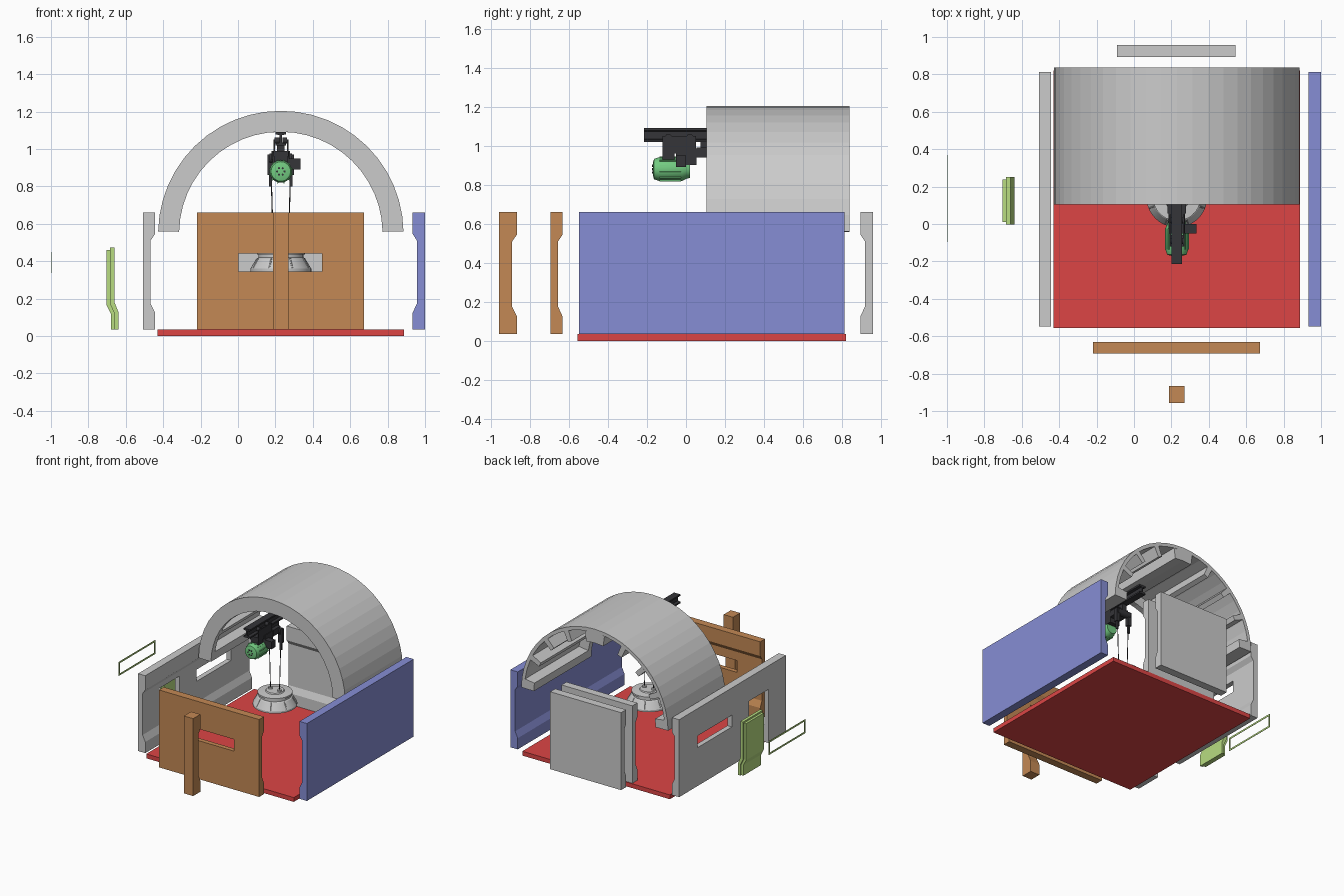
import bpy, bmesh, math
from mathutils import Vector

if "Cube" in bpy.data.objects:
    bpy.data.objects.remove(bpy.data.objects["Cube"])

def mat(name, r, g, b):
    m = bpy.data.materials.new(name)
    m.diffuse_color = (r, g, b, 1)
    m.use_nodes = True
    m.node_tree.nodes["Principled BSDF"].inputs["Base Color"].default_value = m.diffuse_color
    return m

RED, BLUE = mat("red", .72, .06, .06), mat("blue", .24, .27, .66)
BROWN, LIME = mat("brown", .55, .25, .09), mat("lime", .48, .72, .22)
GREEN, DARK = mat("green", .17, .6, .22), mat("dark", .035, .035, .04)

def finish(name, bm, m=None):
    bmesh.ops.recalc_face_normals(bm, faces=bm.faces)
    me = bpy.data.meshes.new(name)
    bm.to_mesh(me)
    bm.free()
    ob = bpy.data.objects.new(name, me)
    bpy.context.collection.objects.link(ob)
    if m:
        me.materials.append(m)
    return ob

def prism(name, pts, axis, a, b, m=None):
    """Extrude a (horizontal, z) profile along x or y from a to b."""
    bm = bmesh.new()
    to3 = (lambda u, z, t: (u, t, z)) if axis == 'y' else (lambda u, z, t: (t, u, z))
    lo = [bm.verts.new(to3(u, z, a)) for u, z in pts]
    hi = [bm.verts.new(to3(u, z, b)) for u, z in pts]
    bm.faces.new(lo)
    bm.faces.new(hi)
    for i in range(len(pts)):
        j = (i + 1) % len(pts)
        bm.faces.new((lo[i], lo[j], hi[j], hi[i]))
    return finish(name, bm, m)

def box(name, x0, x1, y0, y1, z0, z1, m=None):
    return prism(name, [(x0, z0), (x1, z0), (x1, z1), (x0, z1)], 'y', y0, y1, m)

def lathe(name, prof, centre, axis, m=None, n=32, smooth=True):
    """Spin a closed-end (radius, height) profile about an axis."""
    bm = bmesh.new()
    q = Vector((0, 0, 1)).rotation_difference(Vector(axis))
    rings = [[bm.verts.new(q @ Vector((r * math.cos(2 * math.pi * i / n),
              r * math.sin(2 * math.pi * i / n), h)) + Vector(centre))
              for i in range(n)] for r, h in prof]
    for p, s in zip(rings, rings[1:]):
        for i in range(n):
            j = (i + 1) % n
            bm.faces.new((p[i], p[j], s[j], s[i]))
    bm.faces.new(rings[0])
    bm.faces.new(rings[-1])
    ob = finish(name, bm, m)
    if smooth:
        bpy.ops.object.select_all(action='DESELECT')
        ob.select_set(True)
        bpy.context.view_layer.objects.active = ob
        bpy.ops.object.shade_smooth_by_angle(angle=math.radians(30))
    return ob

def rod(name, p, q, r, m, n=12):
    d = Vector(q) - Vector(p)
    return lathe(name, [(r, 0), (r, d.length)], p, d, m, n)

def cut(ob, *b):
    c = box("cutter", *b)
    c.hide_render = True
    md = ob.modifiers.new("opening", 'BOOLEAN')
    md.object, md.solver = c, 'EXACT'
    bpy.context.view_layer.objects.active = ob
    bpy.ops.object.modifier_apply(modifier=md.name)
    bpy.data.objects.remove(c)

def wall_profile(outer, inner, recess):
    """Wall section: flat outside, thick foot and head inside."""
    return [(outer, .035), (inner, .035), (inner, .125), (recess, .175),
            (recess, .51), (inner, .545), (inner, .66), (outer, .66)]

# Floor and walls
box("floor_slab", -.43, .888, -.556, .82, 0, .035, RED)
prism("right_wall", wall_profile(1.0, .934, .957), 'y', -.549, .813, BLUE)
left = prism("left_wall", wall_profile(-.508, -.444, -.468), 'y', -.549, .813)
cut(left, -.6, -.4, .14, .58, .345, .44)
cut(left, -.6, -.4, -.33, -.08, 0, .47)
front = prism("front_wall", wall_profile(-.693, -.632, -.655), 'x', -.22, .674, BROWN)
cut(front, .003, .449, -.8, -.5, .345, .44)
prism("front_post", wall_profile(-.957, -.866, -.89), 'x', .187, .27, BROWN)
prism("back_panel", wall_profile(.813, .75, .773), 'x', -.09, .543)
prism("outer_back_panel", wall_profile(.957, .893, .916), 'x', -.09, .543)

# Door: two layers following the kinked foot
prism("door_inner_leaf", [(-.66, .035), (-.64, .035), (-.64, .13), (-.66, .18), (-.66, .473),
      (-.684, .473), (-.684, .17), (-.66, .12)], 'y', -.002, .25, LIME)
prism("door_outer_leaf", [(-.68, .035), (-.66, .035), (-.66, .12), (-.684, .17), (-.684, .46),
      (-.703, .46), (-.703, .165), (-.68, .12)], 'y', .012, .238, LIME)

# Window frame
for k, (y0, y1, z0, z1) in enumerate([(-.097, .37, .337, .351), (-.097, .37, .435, .449),
                                      (-.097, -.083, .351, .435), (.356, .37, .351, .435)]):
    box(f"window_frame_bar_{k}", -1.0, -.997, y0, y1, z0, z1, LIME)

# Arched roof: thin shell, full-depth front ring, lengthwise ribs
CX, CZ, RO, RI, RS = .229, .548, .656, .544, .628
def sector(name, r0, r1, a0, a1, y0, y1):
    n = max(1, round((a1 - a0) / 7.5))
    an = [math.radians(a0 + (a1 - a0) * i / n) for i in range(n + 1)]
    pts = [(CX + r1 * math.sin(a), CZ + r1 * math.cos(a)) for a in an]
    pts += [(CX + r0 * math.sin(a), CZ + r0 * math.cos(a)) for a in reversed(an)]
    return prism(name, pts, 'y', y0, y1)

sector("roof_shell", RS, RO, -89, 89, .105, .838)
sector("roof_front_ring", RI, RS, -89, 89, .105, .15)
sector("roof_keystone", RI, RS, -8, 8, .15, .838)
for s in (-1, 1):
    for a in (24, 44, 64, 85.5):
        w = 3.5 if a > 80 else 2
        sector("roof_rib", RI, RS, s * a - w, s * a + w, .15, .838)

# Crane rail (I section)
w, t, zb, zt = .028, .006, 1.018, 1.09
half = [(w, zb), (w, zb + .012), (t, zb + .016), (t, zt - .016), (w, zt - .012), (w, zt)]
prism("crane_rail", [(CX + u, z) for u, z in half] + [(CX - u, z) for u, z in reversed(half)],
      'y', -.215, .37, DARK)

# Trolley, hoist body and motor
for s in (-1, 1):
    box("trolley_plate", CX + s * .036 - .004, CX + s * .036 + .004, -.12, .05, .96, 1.05, DARK)
    for y in (-.09, .02):
        rod("trolley_wheel", (CX + s * .008, y, 1.045), (CX + s * .034, y, 1.045), .016, DARK, 16)
box("trolley_hanger", CX - .035, CX + .035, -.12, -.06, .93, .99, DARK)
box("hoist_body", CX - .045, CX + .045, -.05, .055, .90, .985, DARK)
box("control_box", CX + .045, CX + .105, -.05, .0, .89, .95, DARK)
lathe("motor", [(.03, 0), (.052, .006), (.06, .03), (.06, .15), (.05, .17), (.045, .19)],
      (CX, -.17, .88), (0, 1, 0), GREEN)
for i in range(12):
    a = math.radians(30 * i + 15)
    c, s = math.cos(a), math.sin(a)
    prism("motor_fin", [(CX + r * c - d * s, .88 + r * s + d * c)
          for r, d in ((.055, -.003), (.066, -.003), (.066, .003), (.055, .003))],
          'y', -.135, -.025, GREEN)
for k in range(6):
    a = math.radians(60 * k)
    rod("motor_vent", (CX + .02 * math.cos(a), -.173, .88 + .02 * math.sin(a)),
        (CX + .02 * math.cos(a), -.168, .88 + .02 * math.sin(a)), .006, DARK, 8)

# Rope drum, pulley arms, ropes
LY = .145
rod("rope_drum", (CX - .06, LY, .95), (CX + .06, LY, .95), .026, DARK, 20)
box("drum_bracket", CX - .05, CX + .05, .055, LY, .94, .99, DARK)
box("drum_hanger", CX - .02, CX + .02, .075, LY + .02, .95, 1.02, DARK)
for s in (-1, 1):
    x = CX + s * .055
    box("pulley_arm", x - .016, x + .016, LY - .015, LY + .015, .86, .97, DARK)
    box("hook_shank", x - .008, x + .008, LY - .008, LY + .008, .80, .86, DARK)
    rod("lifting_rope", (x - s * .005, LY, .81), (CX + s * .04, LY, .46), .003, DARK, 8)
    rod("rope_lug", (CX + s * .04, LY, .44), (CX + s * .04, LY, .475), .016, None, 16)

# Suspended load: stepped round cover
lathe("round_load", [(.15, .345), (.163, .345), (.163, .36), (.13, .415), (.12, .42), (.12, .435),
      (.128, .437), (.128, .45), (.07, .455), (.065, .463)], (CX, LY, 0), (0, 0, 1), None, 40)
for k in range(8):
    a = math.radians(45 * k + 22.5)
    d = Vector((math.cos(a), math.sin(a), 0))
    c = Vector((CX, LY, 0))
    rod("load_rib", c + d * .16 + Vector((0, 0, .362)), c + d * .13 + Vector((0, 0, .416)), .004, None, 6)
